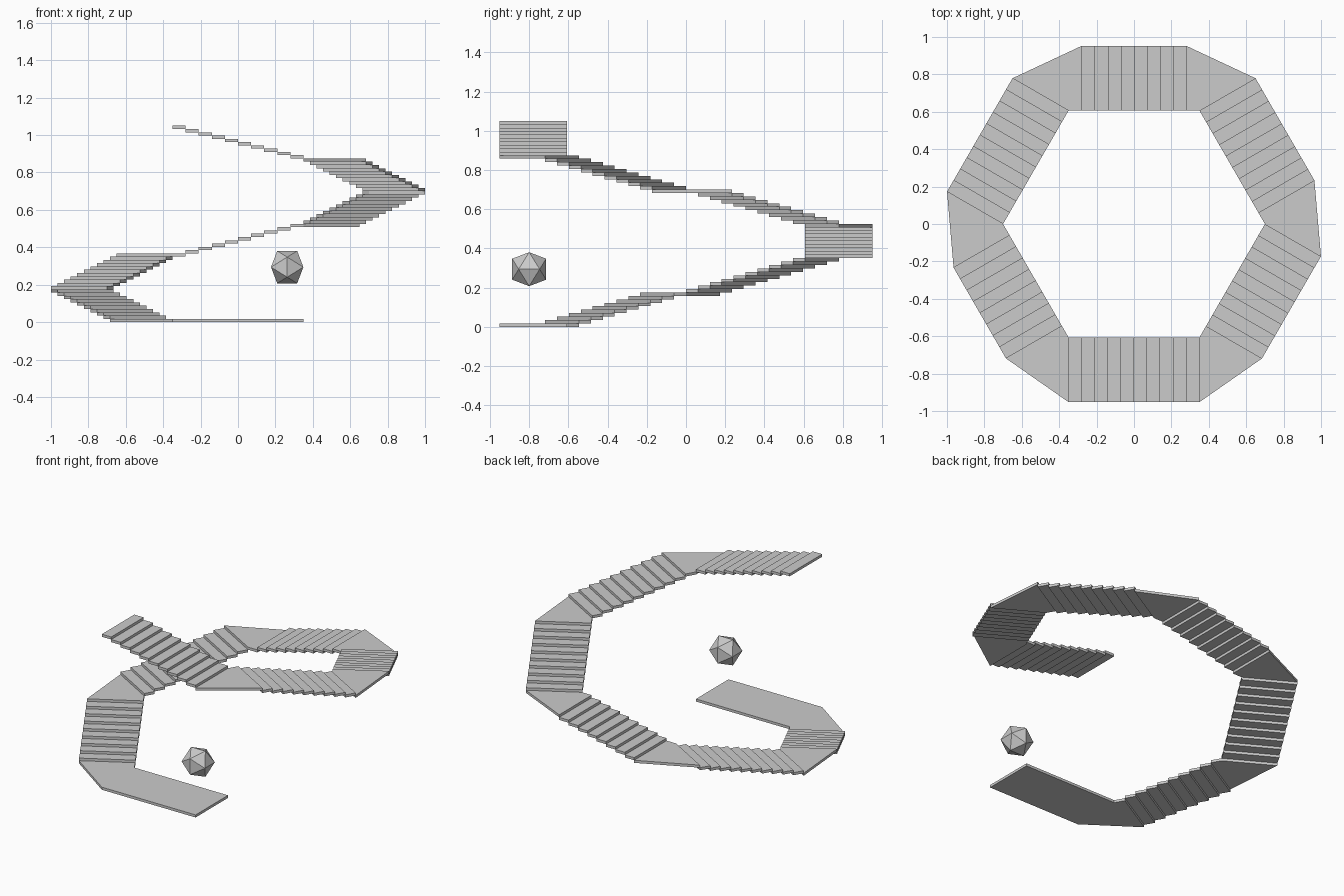
import bpy, bmesh, math
from mathutils import Vector

if "Cube" in bpy.data.objects:
    bpy.data.objects.remove(bpy.data.objects["Cube"])

R = 0.70        # inner hexagon radius
W = 0.346       # tread width
RISE = 0.0175   # height of one step, also plate thickness
N = 10          # steps per flight


def add_mesh(name, bm):
    bmesh.ops.recalc_face_normals(bm, faces=bm.faces)
    me = bpy.data.meshes.new(name)
    bm.to_mesh(me)
    bm.free()
    ob = bpy.data.objects.new(name, me)
    bpy.context.collection.objects.link(ob)
    return ob


def plate(bm, pts, level):
    """Flat polygon plate whose top is at level * RISE."""
    z = (level - 1) * RISE
    face = bm.faces.new([bm.verts.new((p.x, p.y, z)) for p in pts])
    ext = bmesh.ops.extrude_face_region(bm, geom=[face])
    verts = [v for v in ext["geom"] if isinstance(v, bmesh.types.BMVert)]
    bmesh.ops.translate(bm, verts=verts, vec=(0, 0, RISE))


def corner(i):
    # corner 0 is front left, then clockwise seen from above
    a = math.radians(240 - 60 * i)
    return Vector((R * math.cos(a), R * math.sin(a)))


def side_point(i, k):
    """Inner and outer point after k steps along side i."""
    p, q = corner(i), corner(i + 1)
    inner = p.lerp(q, k / N)
    return inner, inner + (p + q).normalized() * W


# landings: entry side, entry step, exit side, exit step, level
landing_specs = [
    (-1, 0, 0, 1, 1),
    (0, 9, 1, 0, 10),
    (1, 10, 2, 1, 21),
    (2, 9, 3, 0, 30),
    (3, 9, 4, 0, 40),
    (4, 9, 5, 0, 50),
]
landing_levels = {s[4] for s in landing_specs}
for s0, k0, s1, k1, level in landing_specs:
    bm = bmesh.new()
    a_in, a_out = side_point(s0, k0)
    b_in, b_out = side_point(s1, k1)
    c = corner(s1)
    pts = [a_in, a_out]
    if s0 == -1:                      # straight entry walkway
        pts.append(side_point(s0, N)[1])
    pts += [b_out, b_in]
    if k1 > 0:
        pts.append(c)
    elif k0 < N:
        pts = [a_in, a_out, b_out, c]
    # drop coincident points
    clean = []
    for p in pts:
        if all((p - q).length > 1e-4 for q in clean):
            clean.append(p)
    plate(bm, clean, level)
    add_mesh("entry_walkway" if s0 == -1 else "landing", bm)

# six flights of steps
for side in range(6):
    bm = bmesh.new()
    for k in range(N):
        level = side * N + k + 1
        if level in landing_levels:
            continue
        a_in, a_out = side_point(side, k)
        b_in, b_out = side_point(side, k + 1)
        plate(bm, [a_in, a_out, b_out, b_in], level)
    add_mesh("stair_flight", bm)

# twenty-sided ball floating over the walkway
a, b = 0.0535, 0.0865
bm = bmesh.new()
for s in (-1, 1):
    for t in (-1, 1):
        for v in ((s * a, 0, t * b), (0, s * b, t * a), (s * b, t * a, 0)):
            bm.verts.new(v)
bmesh.ops.convex_hull(bm, input=bm.verts[:])
ball = add_mesh("ball", bm)
ball.location = (0.263, -0.80, 0.294)
